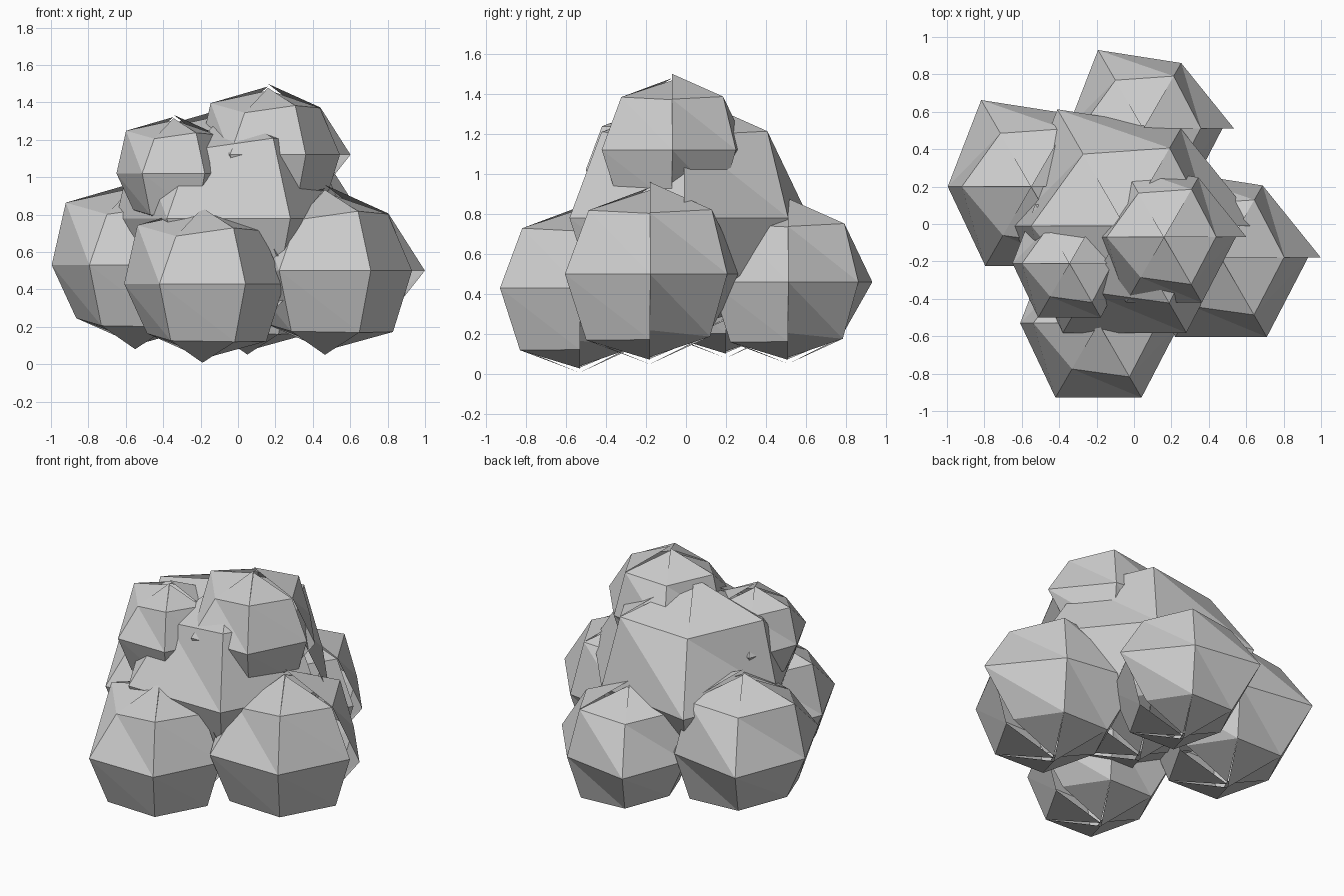
import bpy
import bmesh
import math

if "Cube" in bpy.data.objects:
    bpy.data.objects.remove(bpy.data.objects["Cube"])

# One flat grey for every boulder
grey = bpy.data.materials.new("stone_grey")
grey.diffuse_color = (0.6, 0.6, 0.6, 1.0)
grey.use_nodes = True
grey.node_tree.nodes["Principled BSDF"].inputs["Base Color"].default_value = grey.diffuse_color

# Radial factors, counter-clockwise from +x; first and last differ, so the seam is open
UPPER = [0.98, 1.03, 0.95, 1.07, 0.87, 1.02, 0.97]
EQUATOR = [1.09, 0.91, 1.09, 0.91, 1.0, 1.0, 0.95]
LOWER = [0.90, 1.0, 0.97, 0.91, 1.04, 1.06, 1.05]
TOP_TIPS = [1.04, 0.96, 1.0, 0.94, 0.98, 0.95]
BOTTOM_TIPS = [0.94, 1.02, 0.96, 0.92, 1.02, 0.97]
SQUASH = 0.9


def boulder(name, centre, r):
    """Rough six-sided, four-row ball with loose tips and an open seam."""
    bm = bmesh.new()

    def ring(factors, polar):
        verts = []
        for i, f in enumerate(factors):
            a = math.radians(60 * i)
            h = r * f * math.sin(polar)
            verts.append(bm.verts.new((h * math.cos(a), h * math.sin(a),
                                       r * f * SQUASH * math.cos(polar))))
        return verts

    rows = [ring(UPPER, math.pi / 4), ring(EQUATOR, math.pi / 2),
            ring(LOWER, 3 * math.pi / 4)]
    for i in range(6):
        # side bands
        for hi, lo in zip(rows, rows[1:]):
            bm.faces.new((hi[i], lo[i + 1], hi[i + 1]))
            bm.faces.new((hi[i], lo[i], lo[i + 1]))
        # caps, each triangle with its own tip
        top = bm.verts.new((0, 0, r * SQUASH * TOP_TIPS[i]))
        bottom = bm.verts.new((0, 0, -r * SQUASH * BOTTOM_TIPS[i]))
        bm.faces.new((rows[0][i], rows[0][i + 1], top))
        bm.faces.new((rows[2][i + 1], rows[2][i], bottom))
    mesh = bpy.data.meshes.new(name)
    bm.to_mesh(mesh)
    bm.free()
    mesh.materials.append(grey)
    obj = bpy.data.objects.new(name, mesh)
    obj.location = centre
    bpy.context.collection.objects.link(obj)
    return obj


# Core, four around the base, two on top
boulder("core_boulder", (-0.05, -0.01, 0.78), 0.66)
boulder("right_boulder", (0.465, -0.18, 0.50), 0.49)
boulder("left_boulder", (-0.55, 0.20, 0.53), 0.49)
boulder("front_boulder", (-0.19, -0.53, 0.43), 0.46)
boulder("back_boulder", (0.05, 0.51, 0.46), 0.445)
boulder("top_boulder", (0.16, -0.07, 1.12), 0.405)
boulder("small_top_boulder", (-0.345, -0.21, 1.02), 0.335)
